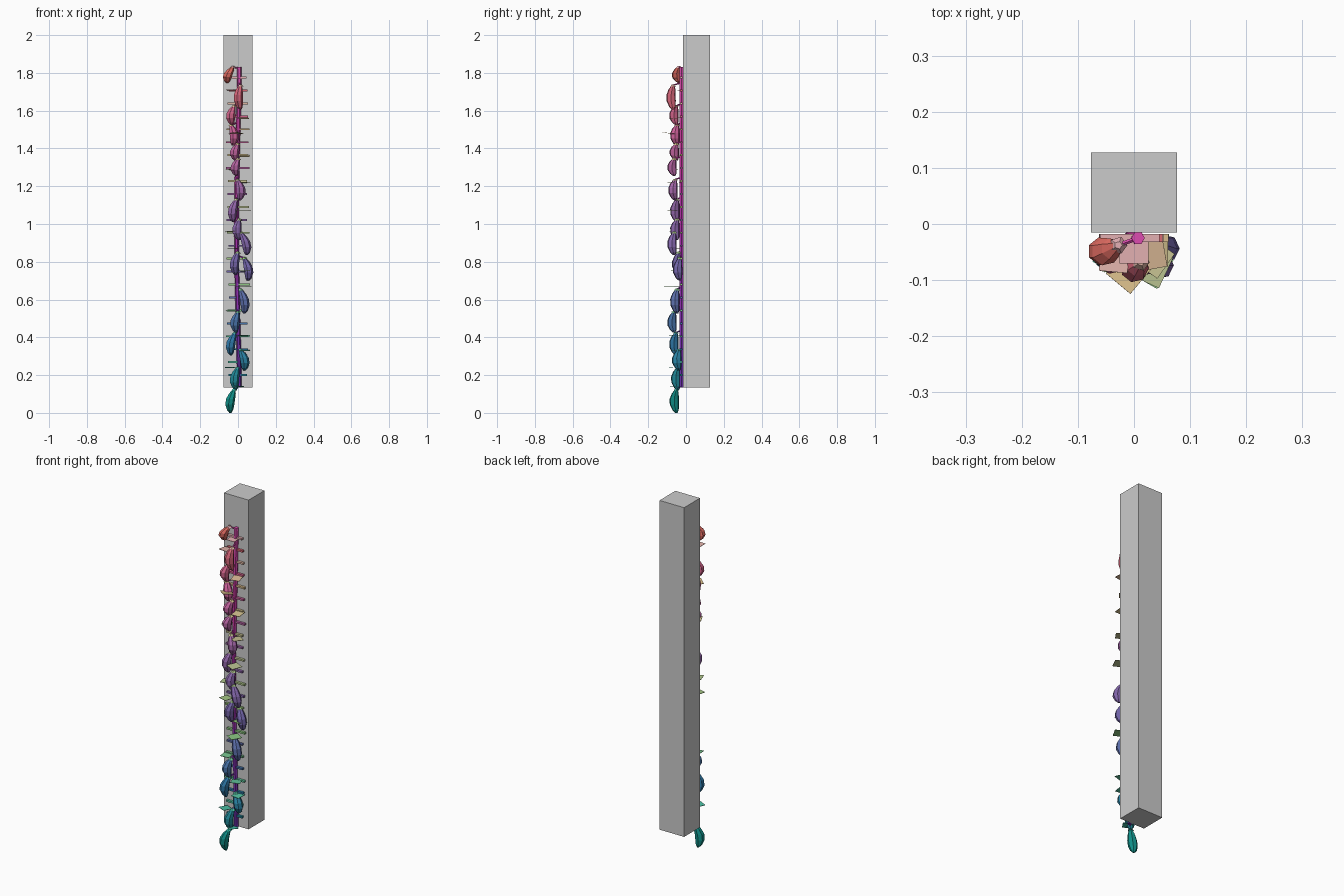
import bpy, bmesh, math, random
from mathutils import Vector, Matrix

if "Cube" in bpy.data.objects:
    bpy.data.objects.remove(bpy.data.objects["Cube"])
random.seed(4)

def ramp(stops, z):
    t = max(0, min(0.999, z / 1.85)) * (len(stops) - 1)
    i = int(t)
    return [a + (b - a) * (t - i) for a, b in zip(stops[i], stops[i + 1])]

POD = [(0, .3, .22), (.03, .2, .42), (.16, .13, .4), (.32, .14, .42), (.62, .12, .32), (.75, .15, .08)]
LEAF = [(.03, .5, .42), (.1, .55, .35), (.3, .58, .2), (.52, .55, .3), (.68, .5, .25), (.8, .42, .5)]
STEM = [(.1, .03, .4), (.22, .03, .45), (.4, .03, .42), (.6, .04, .35), (.75, .08, .45)]

def make(name, bm, color):
    bmesh.ops.recalc_face_normals(bm, faces=bm.faces)
    me = bpy.data.meshes.new(name)
    bm.to_mesh(me)
    bm.free()
    ob = bpy.data.objects.new(name, me)
    bpy.context.collection.objects.link(ob)
    if color:
        m = bpy.data.materials.new(name)
        m.diffuse_color = (*color, 1)
        m.use_nodes = True
        m.node_tree.nodes["Principled BSDF"].inputs["Base Color"].default_value = m.diffuse_color
        me.materials.append(m)
    return ob

def tube(bm, pts, radii, sides):
    # skin of rings stacked along a mostly vertical path
    rings = [[bm.verts.new((p[0] + r * math.cos(2 * math.pi * k / sides),
                            p[1] + r * math.sin(2 * math.pi * k / sides), p[2]))
              for k in range(sides)] for p, r in zip(pts, radii)]
    for a, b in zip(rings, rings[1:]):
        for k in range(sides):
            n = (k + 1) % sides
            bm.faces.new((a[k], a[n], b[n], b[k]))
    bm.faces.new(rings[0])
    bm.faces.new(rings[-1])

def box(bm, lo, hi):
    lo, hi = Vector(lo), Vector(hi)
    m = Matrix.Translation((lo + hi) / 2) @ Matrix.Diagonal((*(hi - lo), 1))
    bmesh.ops.create_cube(bm, size=1, matrix=m)

# square post
bm = bmesh.new()
box(bm, (-.077, -.015, .135), (.077, .127, 2))
make("post", bm, None)

# climbing stem in graded sections
def stem_at(z):
    return (.008 * math.cos(z * 3.2), -.025, z)

N = 12
for i in range(N):
    zs = [.135 + (1.83 - .135) * (i + j / 2) / N for j in range(3)]
    bm = bmesh.new()
    tube(bm, [stem_at(z) for z in zs], [.012] * 3, 6)
    make("stem_section", bm, ramp(STEM, zs[1]))

# side tendrils gripping the post
for i in range(24):
    z = .2 + i * .0685
    for s in (-1, 1):
        bm = bmesh.new()
        end = s * random.uniform(.045, .064)
        box(bm, (min(0, end), -.032, z - .005), (max(0, end), -.018, z + .005))
        make("tendril", bm, ramp(LEAF, z) if i % 2 else ramp(POD, z))

# flat square leaves: x, y, z, half diagonal, turn in degrees
leaves = [(-.01, -.085, 1.48, .04, 5), (.03, -.075, 1.07, .042, 20), (-.035, -.06, 1.71, .036, 40),
          (.03, -.075, .67, .042, 15), (-.03, -.065, .87, .036, 30), (-.035, -.055, .96, .036, 60),
          (.035, -.05, 1.36, .036, 45), (-.03, -.055, 1.29, .036, 70), (.035, -.06, 1.22, .038, 10),
          (.04, -.05, .75, .036, 35), (-.035, -.05, .54, .036, 50), (.03, -.06, .41, .036, 65),
          (-.04, -.055, .24, .036, 20), (.035, -.05, .33, .036, 40), (0, -.05, .14, .036, 10),
          (0, -.045, 1.77, .036, 45), (.03, -.055, 1.56, .036, 55)]
for x, y, z, r, turn in leaves:
    bm = bmesh.new()
    tube(bm, [(0, 0, -.001), (0, 0, .001)], [r, r], 4)
    tilt = Matrix.Rotation(random.uniform(-.15, .15), 4, 'X')
    bm.transform(Matrix.Translation((x, y, z)) @ tilt @ Matrix.Rotation(math.radians(turn), 4, 'Z'))
    make("leaf", bm, ramp(LEAF, z))

# hanging curved pods with calyx and stalk: x, y, centre z, length, lean
pods = [(-.05, -.045, 1.79, .085, .03), (.005, -.075, 1.67, .13, 0), (-.035, -.06, 1.575, .1, .01),
        (-.025, -.055, 1.47, .11, -.01), (-.015, -.058, 1.38, .09, .01), (-.012, -.07, 1.3, .09, .01),
        (.01, -.065, 1.18, .11, -.01), (-.025, -.055, 1.07, .12, .015), (-.002, -.055, .97, .11, 0),
        (.038, -.07, .895, .12, -.03), (-.015, -.045, .79, .12, .01), (.05, -.04, .76, .12, -.02),
        (.03, -.055, .59, .13, -.02), (-.013, -.07, .48, .11, .01), (-.035, -.06, .365, .12, .02),
        (.03, -.045, .28, .11, -.02), (-.015, -.05, .18, .12, .01), (-.038, -.058, .062, .124, .02)]
profile = [(0, .006), (.12, .017), (.35, .025), (.6, .025), (.82, .019), (1, .008)]
for x, y, z, length, lean in pods:
    path = [(x + lean * (t - .5) + (.012 if lean < 0 else -.012) * (math.sin(math.pi * t) - .6),
             y - .012 * (math.sin(math.pi * t) - .6), z + length * (t - .5)) for t, _ in profile]
    bm = bmesh.new()
    tube(bm, path, [r for _, r in profile], 7)
    make("pod", bm, ramp(POD, z))
    top = Vector(path[-1])
    bm = bmesh.new()
    tube(bm, [top - Vector((0, 0, .006)), top + Vector((0, 0, .004))], [.016, .007], 5)
    make("calyx", bm, ramp(LEAF, z))
    bm = bmesh.new()
    foot = Vector(stem_at(max(.145, min(1.82, top.z + .012))))
    bmesh.ops.create_cone(bm, cap_ends=True, segments=5, radius1=.004, radius2=.004, depth=(foot - top).length)
    turn = (foot - top).to_track_quat('Z', 'Y').to_matrix().to_4x4()
    bm.transform(Matrix.Translation((foot + top) / 2) @ turn)
    make("stalk", bm, ramp(STEM, z))
